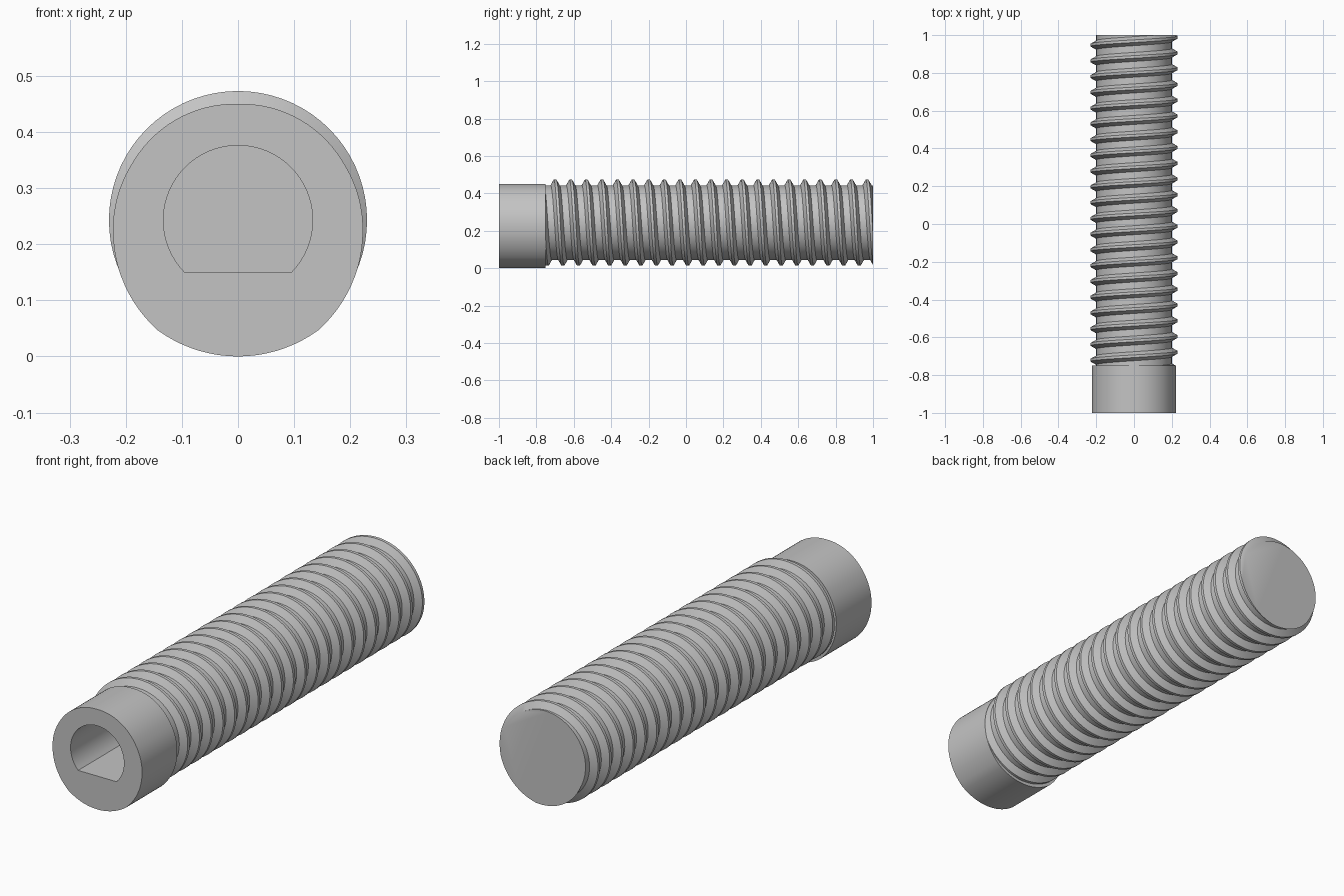
import bpy, bmesh, math

if "Cube" in bpy.data.objects:
    bpy.data.objects.remove(bpy.data.objects["Cube"], do_unlink=True)

AXIS_Z = 0.243
PITCH = 0.0834
SEG = 72

steel = bpy.data.materials.new("grey_steel")
steel.use_nodes = True
grey = (0.55, 0.55, 0.55, 1)
steel.diffuse_color = grey
steel.node_tree.nodes["Principled BSDF"].inputs["Base Color"].default_value = grey


def finish(bm, name):
    bmesh.ops.recalc_face_normals(bm, faces=bm.faces)
    mesh = bpy.data.meshes.new(name)
    bm.to_mesh(mesh)
    bm.free()
    mesh.materials.append(steel)
    obj = bpy.data.objects.new(name, mesh)
    bpy.context.collection.objects.link(obj)
    return obj


def prism(name, outline, y0, y1):
    """Extrude an x/z outline along y."""
    bm = bmesh.new()
    face = bm.faces.new([bm.verts.new((x, y0, z)) for x, z in outline])
    new = bmesh.ops.extrude_face_region(bm, geom=[face])["geom"]
    verts = [g for g in new if isinstance(g, bmesh.types.BMVert)]
    bmesh.ops.translate(bm, verts=verts, vec=(0, y1 - y0, 0))
    return finish(bm, name)


def polar(angle, r):
    """Point at an angle measured from the top towards +x."""
    return r * math.sin(angle), AXIS_Z + r * math.cos(angle)


# Collar: slightly eccentric outline, thicker at the bottom
KEYS = [(0, 0.207), (62, 0.214), (98, 0.2245), (119, 0.2325), (144, 0.243), (180, 0.243)]


def collar_radius(deg):
    deg = min(deg, 360 - deg)
    for (a, ra), (b, rb) in zip(KEYS, KEYS[1:]):
        if deg <= b:
            return ra + (rb - ra) * (deg - a) / (b - a)
    return KEYS[-1][1]


outline = [polar(math.radians(d), collar_radius(d)) for d in range(0, 360, 4)]
collar = prism("collar", outline, -1, -0.75)

# Threaded shaft: one helical surface, trimmed flat at both ends
profile = [(-0.024, 0.2), (-0.007, 0.23), (0.007, 0.23), (0.024, 0.2)]
bm = bmesh.new()
rows = []
for i in range(-3 * SEG, 24 * SEG):
    x_z = [polar(math.tau * i / SEG, r) for _, r in profile]
    y = -0.70 + PITCH * i / SEG
    rows.append([bm.verts.new((x, y + dy, z)) for (x, z), (dy, _) in zip(x_z, profile)])
for i in range(len(rows) - SEG - 1):
    a = rows[i] + [rows[i + SEG][0]]
    b = rows[i + 1] + [rows[i + SEG + 1][0]]
    for j in range(4):
        bm.faces.new((a[j], a[j + 1], b[j + 1], b[j]))
for y, side in ((-0.75, -1), (1, 1)):
    bmesh.ops.bisect_plane(bm, geom=bm.verts[:] + bm.edges[:] + bm.faces[:],
                           plane_co=(0, y, 0), plane_no=(0, side, 0), clear_outer=True)
bmesh.ops.delete(bm, geom=[v for v in bm.verts if not v.link_faces], context='VERTS')
bmesh.ops.holes_fill(bm, edges=[e for e in bm.edges if e.is_boundary], sides=0)
shaft = finish(bm, "threaded_shaft")

# D-shaped socket cut into the collar and the shaft
half = math.pi - math.acos((AXIS_Z - 0.15) / 0.133)
socket = [polar(-half + 2 * half * k / 48, 0.133) for k in range(49)]
cutter = prism("socket_cutter", socket, -1.1, -0.5)
cutter.hide_render = True

for obj in (collar, shaft):
    bpy.ops.object.select_all(action='DESELECT')
    obj.select_set(True)
    bpy.context.view_layer.objects.active = obj
    cut = obj.modifiers.new("socket", 'BOOLEAN')
    cut.operation = 'DIFFERENCE'
    cut.solver = 'EXACT'
    cut.object = cutter
    bpy.ops.object.modifier_apply(modifier=cut.name)
    bpy.ops.object.shade_smooth_by_angle(angle=math.radians(30))
bpy.data.objects.remove(cutter, do_unlink=True)
